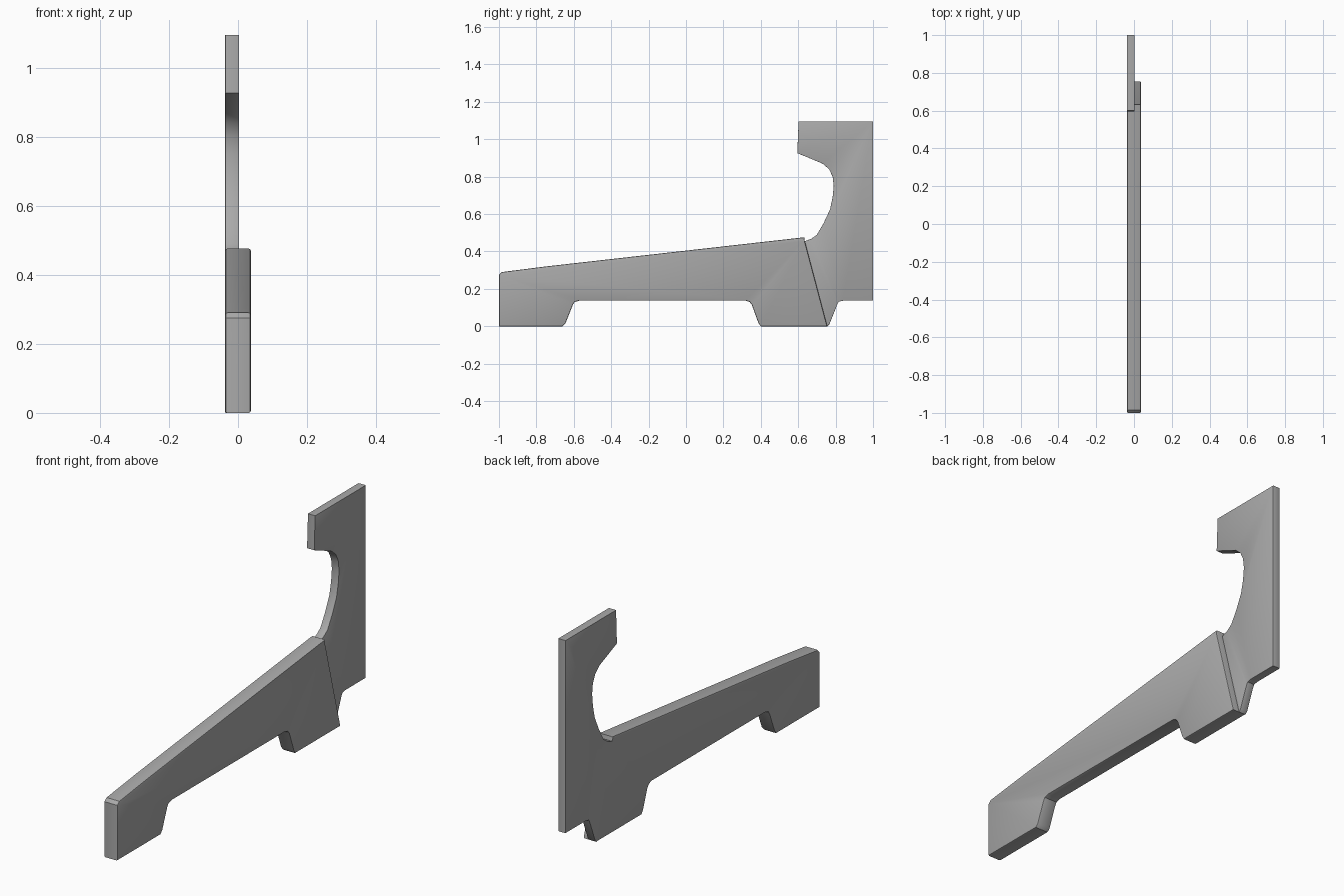
import bpy
import bmesh
from mathutils import Vector

cube = bpy.data.objects.get("Cube")
if cube:
    bpy.data.objects.remove(cube, do_unlink=True)

grey = bpy.data.materials.new("plain_grey")
grey.use_nodes = True
grey.diffuse_color = (0.4, 0.4, 0.4, 1)
grey.node_tree.nodes["Principled BSDF"].inputs["Base Color"].default_value = (0.4, 0.4, 0.4, 1)

LEFT, THIN, THICK = -0.037, 0.003, 0.037


def plate(name, outline, x0, x1, radius, seam):
    """Extrude a y-z outline along x and round its rims, except at the seam."""
    bm = bmesh.new()
    base = bm.faces.new([bm.verts.new((x0, y, z)) for y, z in outline])
    ext = bmesh.ops.extrude_face_region(bm, geom=[base], use_keep_orig=True)
    moved = [v for v in ext["geom"] if isinstance(v, bmesh.types.BMVert)]
    bmesh.ops.translate(bm, verts=moved, vec=(x1 - x0, 0, 0))
    bmesh.ops.recalc_face_normals(bm, faces=bm.faces)

    def on_seam(edge):
        return all(any((Vector(v.co.yz) - Vector(p)).length < 0.001 for p in seam)
                   for v in edge.verts) and edge.verts[0].co.x < x0 + 0.001

    rims = [e for e in bm.edges
            if abs(e.verts[0].co.x - e.verts[1].co.x) < 0.001 and not on_seam(e)]
    bmesh.ops.bevel(bm, geom=rims, offset=radius, segments=2, profile=0.5,
                    affect='EDGES', clamp_overlap=True)
    mesh = bpy.data.meshes.new(name)
    bm.to_mesh(mesh)
    bm.free()
    obj = bpy.data.objects.new(name, mesh)
    bpy.context.collection.objects.link(obj)
    mesh.materials.append(grey)
    bpy.ops.object.select_all(action='DESELECT')
    obj.select_set(True)
    bpy.context.view_layer.objects.active = obj
    bpy.ops.object.shade_smooth_by_angle(angle=0.6)
    return obj


# Thick sloping bar with two feet
seam_top, seam_foot = (0.635, 0.455), (0.755, 0)
bar = [(-1, 0), (-0.66, 0), (-0.645, 0.015), (-0.605, 0.115), (-0.595, 0.13), (-0.57, 0.137),
       (0.32, 0.137), (0.34, 0.13), (0.352, 0.115), (0.387, 0.018), (0.4, 0),
       seam_foot, seam_top, (0.632, 0.476), (-0.75, 0.32), (-0.985, 0.29), (-1, 0.275)]
plate("sloping_bar", bar, LEFT, THICK, 0.006, [seam_top, seam_foot])

# Thin upright with a hooked head and a curved hollow
upright = [seam_foot, (0.767, 0.012), (0.81, 0.12), (0.817, 0.132), (0.84, 0.137), (1, 0.137),
           (1, 1.095), (0.602, 1.095), (0.595, 0.926), (0.73, 0.87), (0.765, 0.84),
           (0.784, 0.8), (0.79, 0.75), (0.784, 0.69), (0.77, 0.625), (0.735, 0.55),
           (0.7, 0.49), (0.67, 0.468), seam_top]
plate("hooked_upright", upright, LEFT, THIN, 0.001, [seam_top, seam_foot])
